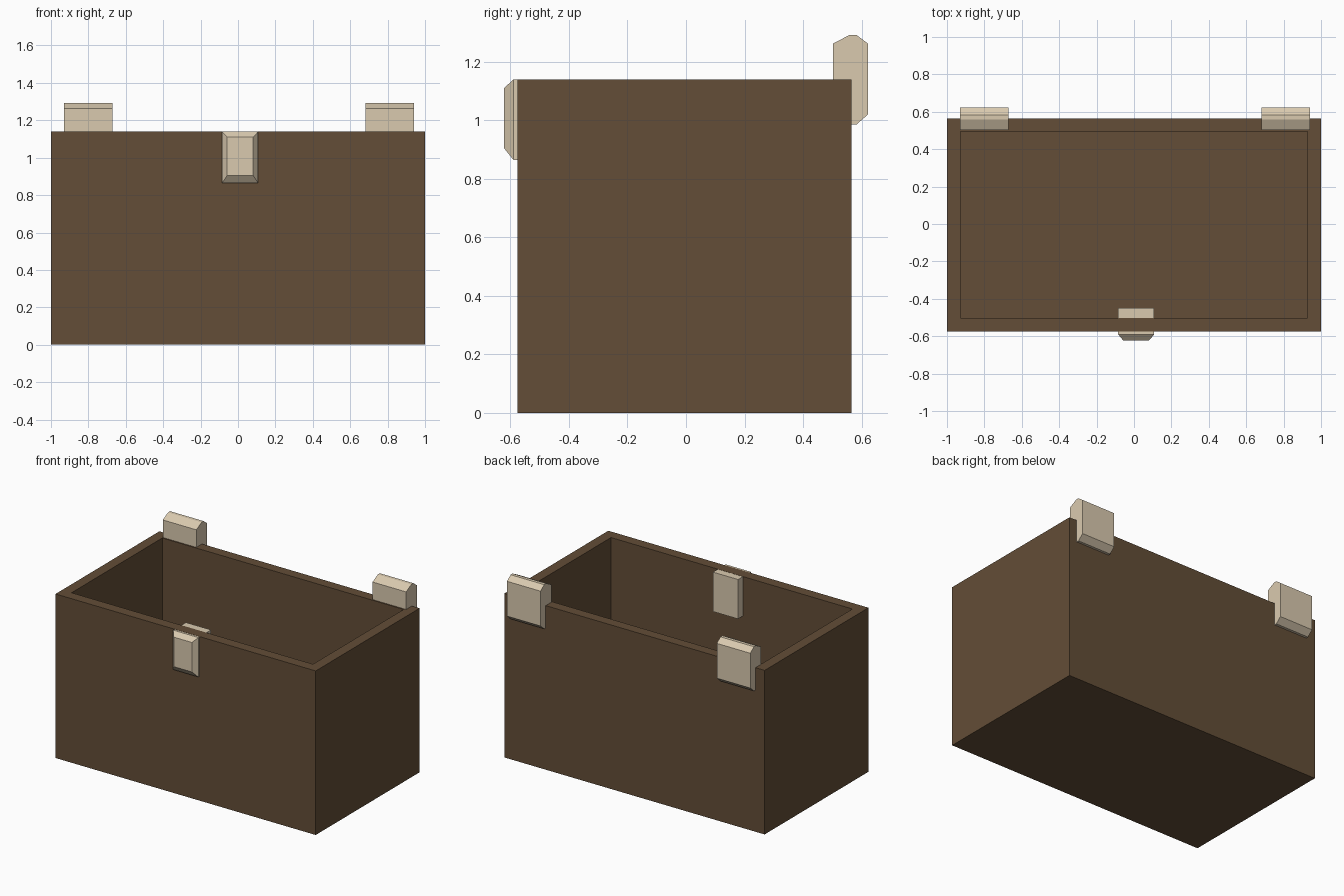
import bpy, bmesh

if "Cube" in bpy.data.objects:
    bpy.data.objects.remove(bpy.data.objects["Cube"])


def material(name, rgb):
    m = bpy.data.materials.new(name)
    m.diffuse_color = (*rgb, 1)
    m.use_nodes = True
    m.node_tree.nodes["Principled BSDF"].inputs["Base Color"].default_value = m.diffuse_color
    return m


WOOD = material("dark wood", (0.125, 0.075, 0.038))
TAN = material("pale metal", (0.70, 0.59, 0.43))


def loft(name, rings, mat):
    """Skin matching closed rings of points and cap both ends."""
    bm = bmesh.new()
    rows = [[bm.verts.new(p) for p in r] for r in rings]
    n = len(rows[0])
    for a, b in zip(rows, rows[1:]):
        for i in range(n):
            j = (i + 1) % n
            bm.faces.new((a[i], a[j], b[j], b[i]))
    bm.faces.new(rows[0])
    bm.faces.new(rows[-1])
    bmesh.ops.recalc_face_normals(bm, faces=bm.faces)
    me = bpy.data.meshes.new(name)
    bm.to_mesh(me)
    bm.free()
    me.materials.append(mat)
    ob = bpy.data.objects.new(name, me)
    bpy.context.collection.objects.link(ob)
    return ob


def rect_xy(x0, x1, y0, y1, z):
    return [(x0, y0, z), (x1, y0, z), (x1, y1, z), (x0, y1, z)]


def rect_xz(x0, x1, z0, z1, y):
    return [(x0, y, z0), (x1, y, z0), (x1, y, z1), (x0, y, z1)]


# open box: outside, rim, inside walls, floor
outer = (-1, 1, -0.575, 0.565)
inner = (-0.928, 0.928, -0.502, 0.494)
loft("box_body", [rect_xy(*outer, 0), rect_xy(*outer, 1.14),
                  rect_xy(*inner, 1.14), rect_xy(*inner, 0.07)], WOOD)

# two hinge blocks straddling the back wall
profile = [(0.502, 1.02), (0.502, 1.262), (0.56, 1.292), (0.582, 1.292),
           (0.622, 1.262), (0.622, 1.02), (0.582, 0.985), (0.56, 0.985)]
for side, x0 in (("left", -0.93), ("right", 0.683)):
    loft("hinge_" + side,
         [[(x, y, z) for y, z in profile] for x in (x0, x0 + 0.258)], TAN)

# latch plate through the front wall, with a chamfered outer face
loft("latch", [rect_xz(-0.085, 0.108, 0.865, 1.139, -0.45),
               rect_xz(-0.085, 0.108, 0.865, 1.139, -0.59),
               rect_xz(-0.058, 0.081, 0.905, 1.11, -0.622)], TAN)
